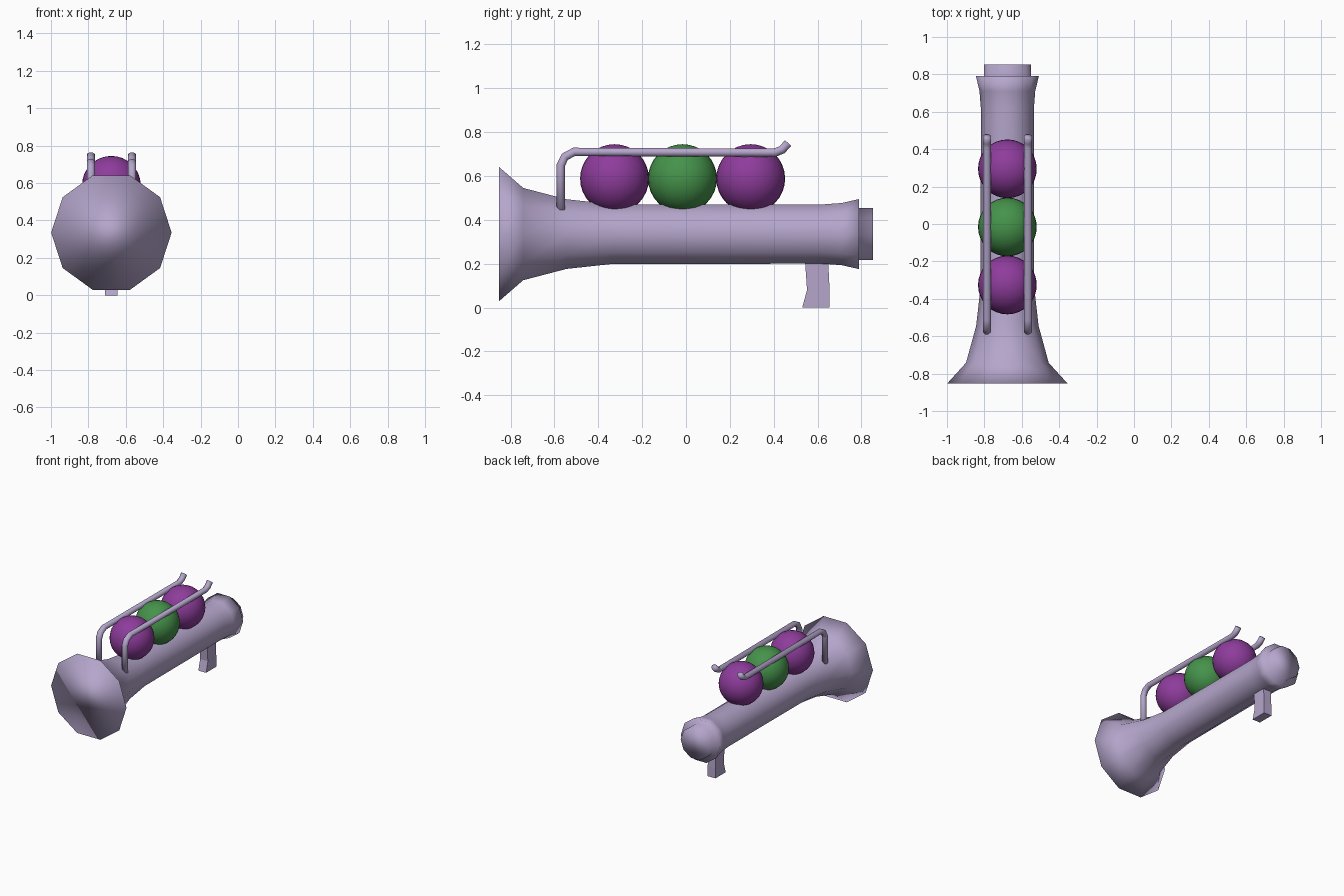
import bpy, bmesh
from math import sin, cos, pi
from mathutils import Vector

if "Cube" in bpy.data.objects:
    bpy.data.objects.remove(bpy.data.objects["Cube"])

CX, CZ = -0.677, 0.335      # barrel axis


def material(name, rgb):
    m = bpy.data.materials.new(name)
    m.diffuse_color = (*rgb, 1)
    m.use_nodes = True
    m.node_tree.nodes["Principled BSDF"].inputs["Base Color"].default_value = m.diffuse_color
    return m


LILAC = material("lilac", (0.46, 0.38, 0.60))
PURPLE = material("purple", (0.27, 0.045, 0.33))
GREEN = material("green", (0.06, 0.29, 0.07))


def finish(bm, name, mat, smooth=True):
    bmesh.ops.recalc_face_normals(bm, faces=bm.faces)
    for f in bm.faces:
        f.smooth = smooth
    me = bpy.data.meshes.new(name)
    bm.to_mesh(me)
    bm.free()
    me.materials.append(mat)
    ob = bpy.data.objects.new(name, me)
    bpy.context.collection.objects.link(ob)
    return ob


def skin(bm, rings):
    """Bridge equal-sized rings of points and cap both ends."""
    vs = [[bm.verts.new(p) for p in r] for r in rings]
    n = len(vs[0])
    for a, b in zip(vs, vs[1:]):
        for i in range(n):
            j = (i + 1) % n
            bm.faces.new((a[i], a[j], b[j], b[i]))
    bm.faces.new(vs[0])
    bm.faces.new(vs[-1])


# Ten-sided barrel: (y, radius) with flared front, rear lip and stepped plug
profile = [(-0.853, 0.322), (-0.742, 0.221), (-0.545, 0.167), (-0.335, 0.143),
           (0.62, 0.142), (0.71, 0.149), (0.79, 0.168), (0.79, 0.125), (0.853, 0.125)]
bm = bmesh.new()
skin(bm, [[(CX + r * cos(i * pi / 5), y, CZ + r * sin(i * pi / 5)) for i in range(10)]
          for y, r in profile])
finish(bm, "barrel", LILAC)

# Grip under the rear: (z, y front, y back)
bm = bmesh.new()
w = 0.033
skin(bm, [[(CX - w, a, z), (CX + w, a, z), (CX + w, b, z), (CX - w, b, z)]
          for z, a, b in [(0, 0.53, 0.655), (0.08, 0.552, 0.655), (0.24, 0.541, 0.647)]])
finish(bm, "grip", LILAC, smooth=False)

# Row of balls resting on the barrel
for y, mat, name in [(-0.326, PURPLE, "front_ball"), (-0.016, GREEN, "middle_ball"),
                     (0.295, PURPLE, "rear_ball")]:
    bm = bmesh.new()
    bmesh.ops.create_uvsphere(bm, u_segments=32, v_segments=16, radius=0.157)
    bmesh.ops.translate(bm, verts=bm.verts, vec=(CX, y, 0.588))
    finish(bm, name, mat)

# Bent guard rails: tube swept along a (y, z) path
path = [Vector(p) for p in [(-0.571, 0.445), (-0.571, 0.65), (-0.552, 0.688),
                            (-0.51, 0.71), (0.405, 0.706), (0.438, 0.72), (0.466, 0.75)]]
for side, x in [("left", CX - 0.11), ("right", CX + 0.11)]:
    rings = []
    for i, p in enumerate(path):
        d0 = (p - path[max(i - 1, 0)]).normalized()
        d1 = (path[min(i + 1, len(path) - 1)] - p).normalized()
        t = (d0 + d1).normalized()
        n = Vector((-t.y, t.x))
        ring = []
        for k in range(8):
            a = (k + 0.5) * pi / 4
            q = p + n * 0.021 * sin(a)
            ring.append((x + 0.023 * cos(a), q.x, q.y))
        rings.append(ring)
    bm = bmesh.new()
    skin(bm, rings)
    ob = finish(bm, side + "_rail", LILAC)
